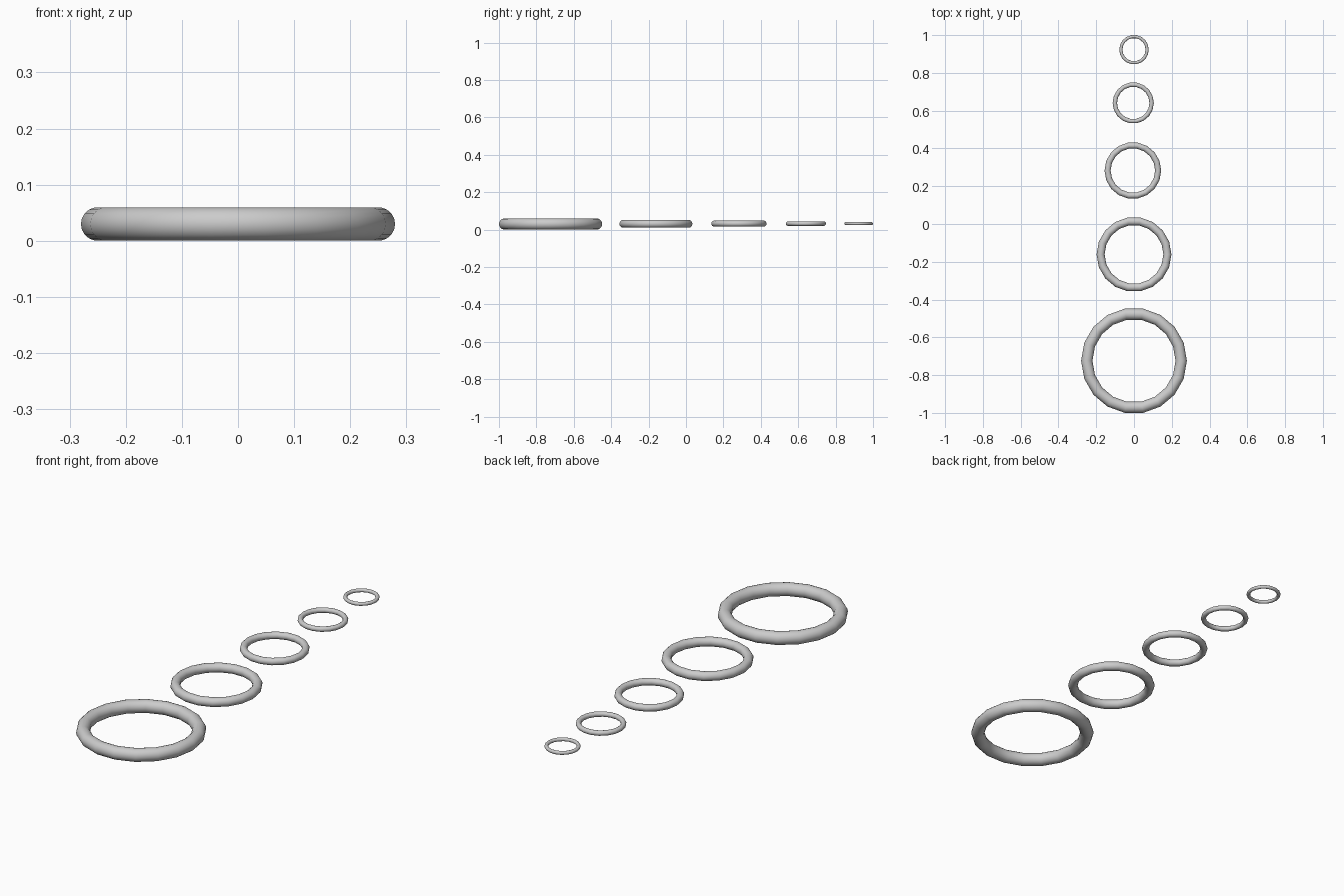
import bpy

if "Cube" in bpy.data.objects:
    bpy.data.objects.remove(bpy.data.objects["Cube"])

# ring name: (centre x, centre y, centre z, outer radius)
rings = {
    "largest_ring": (0.0, -0.724, 0.03, 0.28),
    "large_ring": (0.0, -0.161, 0.031, 0.198),
    "middle_ring": (-0.006, 0.283, 0.032, 0.15),
    "small_ring": (-0.004, 0.641, 0.032, 0.109),
    "smallest_ring": (0.0, 0.923, 0.032, 0.078),
}

# Every ring has the same proportions, with 18 segments around
for name, (x, y, z, outer) in rings.items():
    tube = outer * 0.107
    bpy.ops.mesh.primitive_torus_add(
        location=(x, y, z), major_segments=18, minor_segments=18,
        major_radius=outer - tube, minor_radius=tube)
    ring = bpy.context.object
    ring.name = name
    bpy.ops.object.shade_smooth_by_angle()
